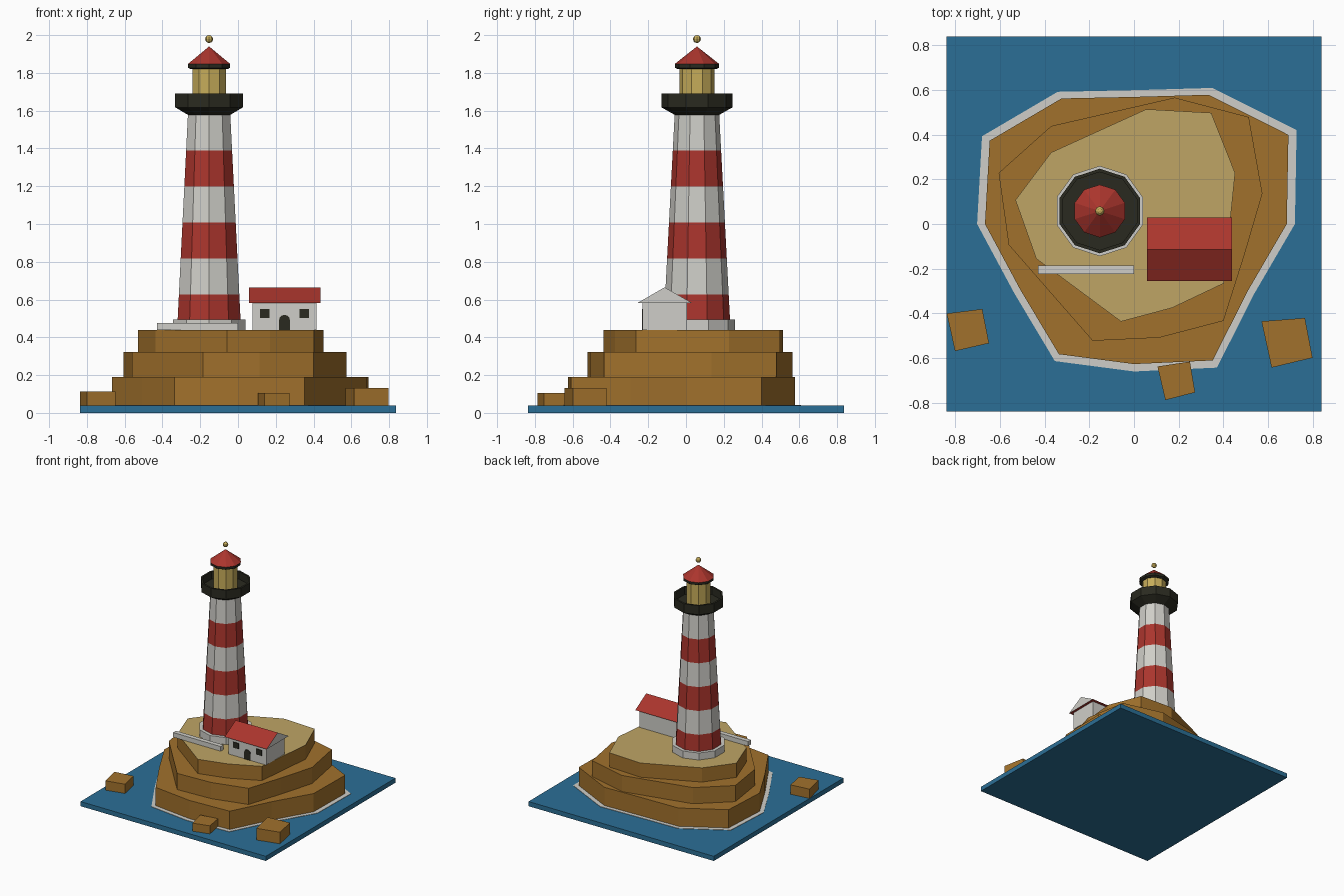
import bpy
import bmesh
from math import cos, sin, pi, radians
from mathutils import Vector

default_cube = bpy.data.objects.get("Cube")
if default_cube:
    bpy.data.objects.remove(default_cube, do_unlink=True)


def make_material(name, red, green, blue):
    """Flat colour given as 8-bit display values, stored as linear."""
    linear = [((c / 255 + 0.055) / 1.055) ** 2.4 for c in (red, green, blue)]
    mat = bpy.data.materials.new(name)
    mat.use_nodes = True
    mat.diffuse_color = (*linear, 1)
    shader = mat.node_tree.nodes["Principled BSDF"]
    shader.inputs["Base Color"].default_value = (*linear, 1)
    shader.inputs["Roughness"].default_value = 0.9
    return mat


SEA = make_material("sea blue", 43, 111, 150)
ROCK = make_material("rock brown", 161, 113, 44)
SAND = make_material("sand", 191, 165, 101)
WHITE = make_material("chalk white", 207, 206, 200)
RED = make_material("signal red", 171, 53, 45)
DARK = make_material("iron black", 42, 42, 32)
GOLD = make_material("lamp gold", 198, 172, 90)


def finish(name, bm, *materials):
    """Turn a bmesh into a named, flat shaded object."""
    bmesh.ops.recalc_face_normals(bm, faces=bm.faces)
    mesh = bpy.data.meshes.new(name)
    bm.to_mesh(mesh)
    bm.free()
    for mat in materials:
        mesh.materials.append(mat)
    obj = bpy.data.objects.new(name, mesh)
    bpy.context.collection.objects.link(obj)
    return obj


def extrude(name, outline, direction, *materials):
    """Extrude a closed 3D outline; a second material goes on upward faces."""
    bm = bmesh.new()
    base = bm.faces.new([bm.verts.new(p) for p in outline])
    result = bmesh.ops.extrude_face_region(bm, geom=[base], use_keep_orig=True)
    moved = [v for v in result["geom"] if isinstance(v, bmesh.types.BMVert)]
    bmesh.ops.translate(bm, verts=moved, vec=Vector(direction))
    bmesh.ops.recalc_face_normals(bm, faces=bm.faces)
    if len(materials) > 1:
        for face in bm.faces:
            face.material_index = int(face.normal.z > 0.5)
    return finish(name, bm, *materials)


def slab(name, outline, bottom, top, *materials):
    return extrude(name, [(x, y, bottom) for x, y in outline], (0, 0, top - bottom), *materials)


def box(name, x0, x1, y0, y1, z0, z1, mat):
    return slab(name, [(x0, y0), (x1, y0), (x1, y1), (x0, y1)], z0, z1, mat)


TOWER_X, TOWER_Y, SIDES = -0.153, 0.058, 10


def lathe(name, profile, *materials):
    """Ten-sided turned part; materials alternate along the profile."""
    bm = bmesh.new()
    rings = []
    for radius, z in profile:
        count = SIDES if radius else 1
        angles = [pi / 2 + 2 * pi * i / SIDES for i in range(count)]
        rings.append([bm.verts.new((TOWER_X + radius * cos(a), TOWER_Y + radius * sin(a), z))
                      for a in angles])
    for section, (low, high) in enumerate(zip(rings, rings[1:])):
        for i in range(SIDES):
            j = (i + 1) % SIDES
            corners = [low[i % len(low)], low[j % len(low)],
                       high[j % len(high)], high[i % len(high)]]
            face = bm.faces.new(list(dict.fromkeys(corners)))
            face.material_index = section % len(materials)
    for ring in (rings[0], rings[-1]):
        if len(ring) > 1:
            bm.faces.new(ring)
    return finish(name, bm, *materials)


# Sea and shoreline
SEA_TOP, EDGE = 0.038, 0.837
box("sea", -EDGE, EDGE, -EDGE, EDGE, 0, SEA_TOP, SEA)

radii = [0.683, 0.797, 0.667, 0.568, 0.648, 0.745, 0.666, 0.587, 0.672, 0.626, 0.704, 0.59]
shore = [(r * cos(radians(30 * i)), r * sin(radians(30 * i))) for i, r in enumerate(radii)]
slab("foam", [(x * 1.053, y * 1.053) for x, y in shore], SEA_TOP, 0.041, WHITE)

# Stepped island
slab("rock_lower", shore, SEA_TOP, 0.19, ROCK)
slab("rock_middle", [(0.574, 0.136), (0.513, 0.478), (0.182, 0.565), (-0.37, 0.438),
                     (-0.605, 0.228), (-0.56, -0.093), (-0.185, -0.522), (0.113, -0.508),
                     (0.4, -0.433), (0.493, -0.14)], 0.19, 0.322, ROCK)
slab("rock_upper", [(0.452, 0.228), (0.345, 0.497), (0.055, 0.513), (-0.37, 0.32), (-0.53, 0.107),
                    (-0.437, -0.155), (-0.058, -0.436), (0.17, -0.375), (0.402, -0.265)],
     0.322, 0.438, ROCK, SAND)

# Loose boulders
boulders = [
    ("boulder_right", 0.114, [(-0.837, -0.4), (-0.678, -0.38), (-0.648, -0.533), (-0.8, -0.568)]),
    ("boulder_front", 0.104, [(0.105, -0.637), (0.25, -0.615), (0.273, -0.753), (0.14, -0.787)]),
    ("boulder_left", 0.133, [(0.57, -0.435), (0.764, -0.42), (0.798, -0.598), (0.615, -0.642)]),
]
for name, top, outline in boulders:
    slab(name, outline, SEA_TOP, top, ROCK)

# Tower with alternating bands
GROUND = 0.438
lathe("plinth", [(0.202, GROUND), (0.202, 0.495)], WHITE)
BANDS = 6
tower_profile = [(0.178 - 0.06 * i / BANDS, GROUND + 0.19 * i) for i in range(BANDS + 1)]
lathe("tower", tower_profile, RED, WHITE)

# Gallery, lantern and roof
lathe("gallery", [(0.118, 1.578), (0.189, 1.618), (0.189, 1.692), (0.174, 1.692),
                  (0.174, 1.63), (0, 1.63)], DARK)
lathe("lantern", [(0.093, 1.63), (0.093, 1.82)], GOLD)
lathe("roof_rim", [(0.103, 1.82), (0.117, 1.827), (0.117, 1.847)], DARK)
lathe("roof", [(0.118, 1.847), (0, 1.94)], RED)
bm = bmesh.new()
bmesh.ops.create_uvsphere(bm, u_segments=8, v_segments=6, radius=0.021)
bmesh.ops.translate(bm, verts=bm.verts, vec=Vector((TOWER_X, TOWER_Y, 1.979)))
finish("finial_ball", bm, GOLD)

# Low garden wall
box("garden_wall", -0.43, 0, -0.223, -0.186, GROUND, 0.476, WHITE)

# Cottage
FRONT = -0.229
EAVES = 0.583
box("cottage_walls", 0.076, 0.416, FRONT, 0.004, GROUND, EAVES, WHITE)
cottage_roof = extrude("cottage_roof", [(0.058, -0.255, EAVES), (0.058, 0.03, EAVES),
                                        (0.058, -0.113, 0.665)], (0.38, 0, 0), RED)
cottage_roof.data.materials.append(WHITE)
for face in cottage_roof.data.polygons:
    face.material_index = int(abs(face.normal.x) > 0.9)

# Cottage door and windows as thin plates
PLATE = 0.004
for side, x in (("right", 0.142), ("left", 0.351)):
    box("window_" + side, x - 0.026, x + 0.026, FRONT - PLATE, FRONT, 0.503, 0.55, DARK)
door_x, half, spring = 0.246, 0.029, 0.49
arch = [(door_x + half * cos(pi * i / 6), FRONT, spring + half * sin(pi * i / 6)) for i in range(7)]
extrude("door", [(door_x - half, FRONT, GROUND), (door_x + half, FRONT, GROUND)] + arch,
        (0, -PLATE, 0), DARK)
